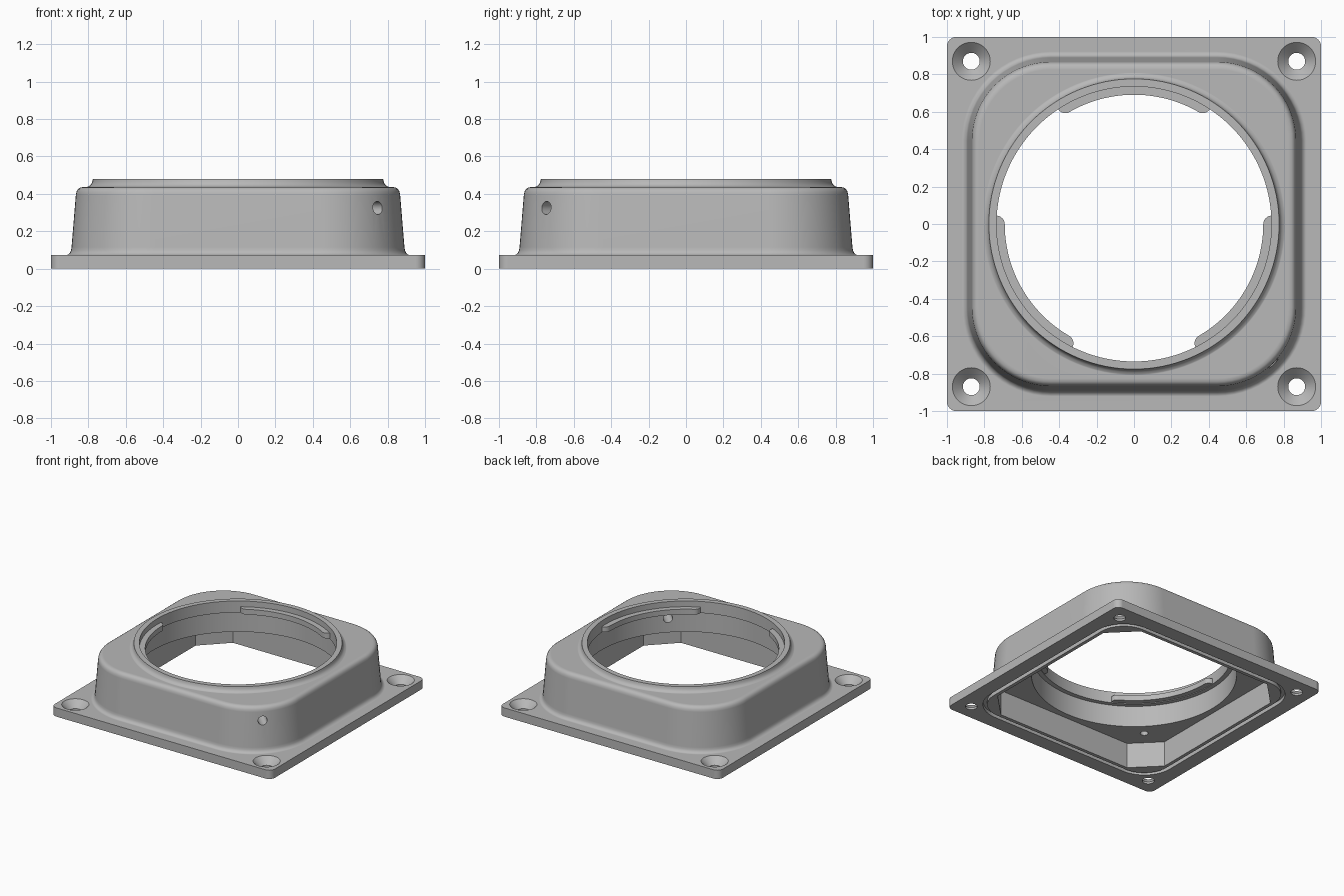
import bpy, bmesh, math

if "Cube" in bpy.data.objects:
    bpy.data.objects.remove(bpy.data.objects["Cube"])

grey = bpy.data.materials.new("plain grey")
grey.use_nodes = True
grey.diffuse_color = (0.48, 0.48, 0.48, 1)
grey.node_tree.nodes["Principled BSDF"].inputs["Base Color"].default_value = grey.diffuse_color


def circle(r, z, cx=0, cy=0, n=128):
    return [(cx + r * math.cos(2 * math.pi * i / n),
             cy + r * math.sin(2 * math.pi * i / n), z) for i in range(n)]


def rounded_square(half, r, z, seg=16):
    pts = []
    c = half - r
    for k, (sx, sy) in enumerate([(1, 1), (-1, 1), (-1, -1), (1, -1)]):
        for i in range(seg + 1):
            a = math.pi / 2 * (k + i / seg)
            pts.append((sx * c + r * math.cos(a), sy * c + r * math.sin(a), z))
    return pts


def loft(name, loops):
    """Closed solid skinned through loops of equal point count."""
    bm = bmesh.new()
    rings = [[bm.verts.new(p) for p in loop] for loop in loops]
    n = len(rings[0])
    for a, b in zip(rings, rings[1:]):
        for i in range(n):
            j = (i + 1) % n
            bm.faces.new((a[i], a[j], b[j], b[i]))
    bm.faces.new(rings[0][::-1])
    bm.faces.new(rings[-1])
    bmesh.ops.recalc_face_normals(bm, faces=bm.faces)
    mesh = bpy.data.meshes.new(name)
    bm.to_mesh(mesh)
    bm.free()
    ob = bpy.data.objects.new(name, mesh)
    bpy.context.collection.objects.link(ob)
    return ob


def activate(ob):
    bpy.ops.object.select_all(action='DESELECT')
    ob.select_set(True)
    bpy.context.view_layer.objects.active = ob


def combine(target, other, operation):
    mod = target.modifiers.new("combine", 'BOOLEAN')
    mod.operation = operation
    mod.solver = 'EXACT'
    mod.object = other
    activate(target)
    bpy.ops.object.modifier_apply(modifier=mod.name)
    bpy.data.objects.remove(other)


def finish(ob):
    ob.data.materials.clear()
    ob.data.materials.append(grey)
    activate(ob)
    bpy.ops.object.shade_smooth_by_angle(angle=math.radians(30))
    mod = ob.modifiers.new("clean shading", 'WEIGHTED_NORMAL')
    mod.keep_sharp = True


# Square mounting flange
housing = loft("flange_housing", [rounded_square(1, 0.05, z, 8) for z in (0, 0.072)])

# Drafted housing with a fillet at its foot and a rounded shoulder
profile = [(0.925, 0.03), (0.925, 0.071), (0.91, 0.075), (0.899, 0.084),
           (0.893, 0.097), (0.89, 0.115), (0.867, 0.395), (0.863, 0.413),
           (0.855, 0.426), (0.843, 0.434), (0.825, 0.437)]
shell = loft("shell", [rounded_square(h, h - 0.445, z) for h, z in profile])
combine(housing, shell, 'UNION')

# Round collar flaring into the housing top
profile = [(0.815, 0.3), (0.815, 0.435), (0.803, 0.439), (0.792, 0.445),
           (0.784, 0.454), (0.779, 0.466), (0.776, 0.48)]
combine(housing, loft("collar", [circle(r, z) for r, z in profile]), 'UNION')

# Cavity with chamfered corners below, stepped bore above
combine(housing, loft("cavity", [rounded_square(0.82, 0.2, z, 1) for z in (-0.1, 0.21)]),
        'DIFFERENCE')
profile = [(0.772, 0.1), (0.772, 0.385), (0.735, 0.385), (0.735, 0.6)]
combine(housing, loft("bore", [circle(r, z) for r, z in profile]), 'DIFFERENCE')

# Seal groove in the underside
groove = loft("groove", [rounded_square(0.88, 0.25, z) for z in (-0.1, 0.03)])
core = loft("core", [rounded_square(0.848, 0.218, z) for z in (-0.2, 0.1)])
combine(groove, core, 'DIFFERENCE')
combine(housing, groove, 'DIFFERENCE')

# Countersunk corner holes and blind holes in the cavity ceiling
sink = [(0.045, -0.1), (0.045, 0.017), (0.122, 0.092)]
for sx in (-1, 1):
    for sy in (-1, 1):
        combine(housing, loft("countersink", [circle(r, z, sx * 0.87, sy * 0.87, 40)
                                              for r, z in sink]), 'DIFFERENCE')
        combine(housing, loft("blind_hole", [circle(0.03, z, sx * 0.62, sy * 0.62, 24)
                                             for z in (0.15, 0.275)]), 'DIFFERENCE')

# Locking screw hole through the front left corner into the bore
screw = loft("screw_hole", [circle(0.035, z, n=32) for z in (0.6, 1.3)])
screw.rotation_euler = (0, math.pi / 2, -math.pi / 4)
screw.location.z = 0.325
bpy.context.view_layer.update()
combine(housing, screw, 'DIFFERENCE')
finish(housing)


# Three bayonet tabs inside the bore, with rounded ends
def tab(name, middle):
    span, ease, steps = 33.5, 3.5, 60
    outer, inner = [], []
    angles = [-span + ease * (i / 8) ** 2 for i in range(8)]
    angles += [-span + ease + 2 * (span - ease) * i / steps for i in range(steps + 1)]
    angles += [-a for a in angles[7::-1]]
    for a in angles:
        t = min(1, (span - abs(a)) / ease)
        r = 0.737 - 0.046 * math.sqrt(max(0, 1 - (1 - t) ** 2))
        w = math.radians(middle + a)
        inner.append((r * math.cos(w), r * math.sin(w)))
        outer.append((0.75 * math.cos(w), 0.75 * math.sin(w)))
    outline = outer + inner[::-1]
    finish(loft(name, [[(x, y, z) for x, y in outline] for z in (0.39, 0.433)]))


for name, middle in (("back_tab", 90), ("left_tab", -30), ("right_tab", 210)):
    tab(name, middle)
